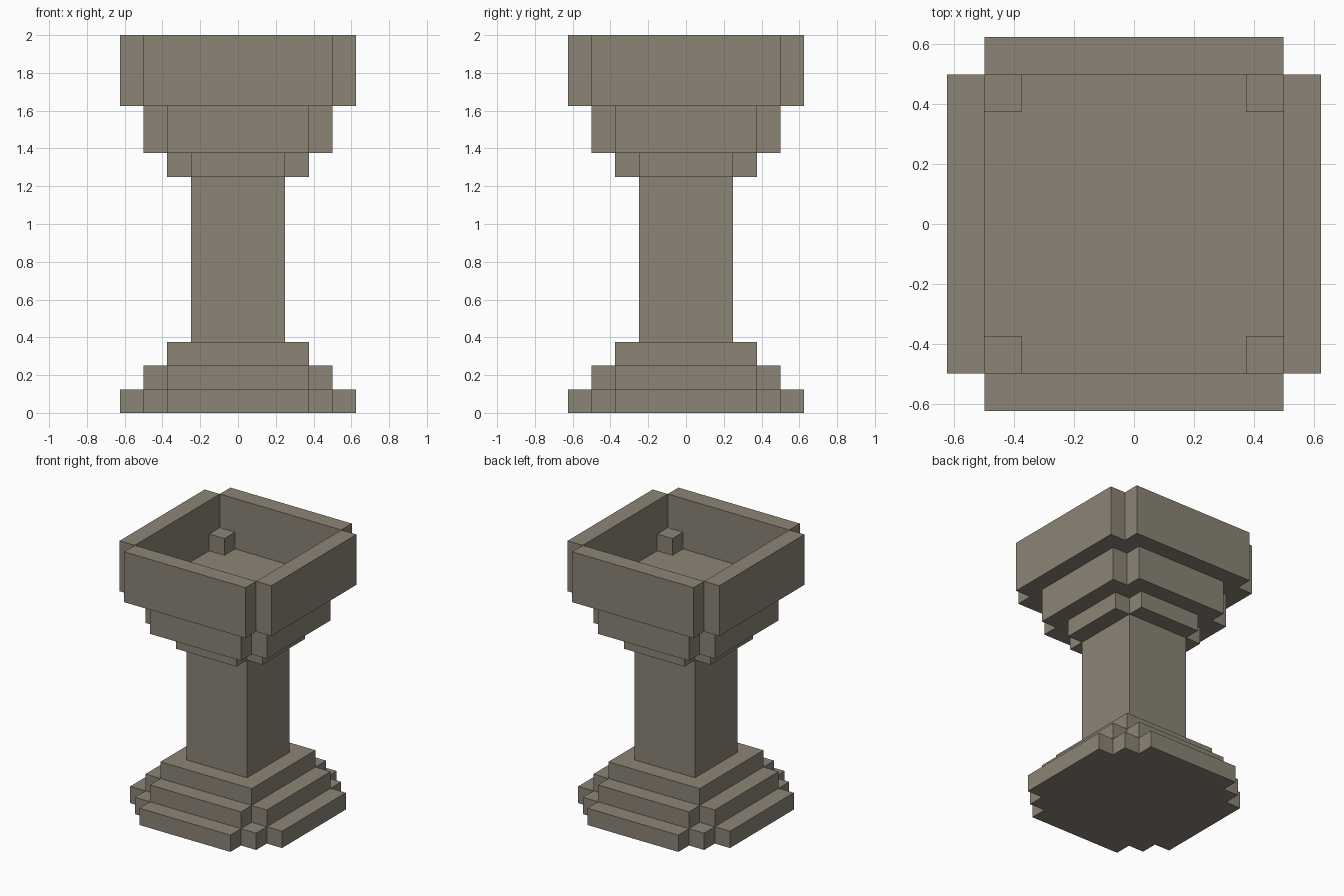
import bpy, bmesh

if "Cube" in bpy.data.objects:
    bpy.data.objects.remove(bpy.data.objects["Cube"])

stone = bpy.data.materials.new("grey brown stone")
stone.diffuse_color = (0.262, 0.231, 0.180, 1)
stone.use_nodes = True
stone.node_tree.nodes["Principled BSDF"].inputs["Base Color"].default_value = stone.diffuse_color


def add_object(name, bm):
    bmesh.ops.recalc_face_normals(bm, faces=bm.faces)
    mesh = bpy.data.meshes.new(name)
    bm.to_mesh(mesh)
    bm.free()
    mesh.materials.append(stone)
    obj = bpy.data.objects.new(name, mesh)
    bpy.context.collection.objects.link(obj)
    return obj


def slab(name, corner, z0, z1):
    """Prism whose outline is one corner's points turned round four times."""
    pts = []
    quarter = list(corner)
    for _ in range(4):
        pts += quarter
        quarter = [(-y, x) for x, y in quarter]
    bm = bmesh.new()
    face = bm.faces.new([bm.verts.new((x, y, z0)) for x, y in pts])
    ext = bmesh.ops.extrude_face_region(bm, geom=[face], use_keep_orig=True)
    top = [v for v in ext["geom"] if isinstance(v, bmesh.types.BMVert)]
    bmesh.ops.translate(bm, verts=top, vec=(0, 0, z1 - z0))
    return add_object(name, bm)


def four_boxes(name, lo, hi):
    """A box repeated on all four sides."""
    for i in range(4):
        bm = bmesh.new()
        bmesh.ops.create_cube(bm, size=1)
        for v in bm.verts:
            x, y, z = [b if c > 0 else a for c, a, b in zip(v.co, lo, hi)]
            for _ in range(i):
                x, y = -y, x
            v.co = (x, y, z)
        add_object(f"{name}_{i + 1}", bm)


def notched(r):
    # square with one small step cut out of each corner
    s = r - 0.125
    return [(r, s), (s, s), (s, r)]


# stepped base
slab("base_bottom_step", [(.625, .375), (.5, .375), (.5, .5), (.375, .5), (.375, .625)], 0, .125)
slab("base_middle_step", notched(.5), .125, .25)
slab("base_top_step", [(.375, .375)], .25, .375)

# square column
slab("column", [(.25, .25)], .375, 1.25)

# flaring capital, its top is the bowl floor
slab("capital_lower", notched(.375), 1.25, 1.375)
slab("capital_upper", notched(.5), 1.375, 1.625)

# bowl walls and the small blocks in its inner corners
four_boxes("bowl_wall", (.5, -.5, 1.625), (.625, .5, 2))
four_boxes("bowl_corner_block", (.375, .375, 1.625), (.5, .5, 1.75))
